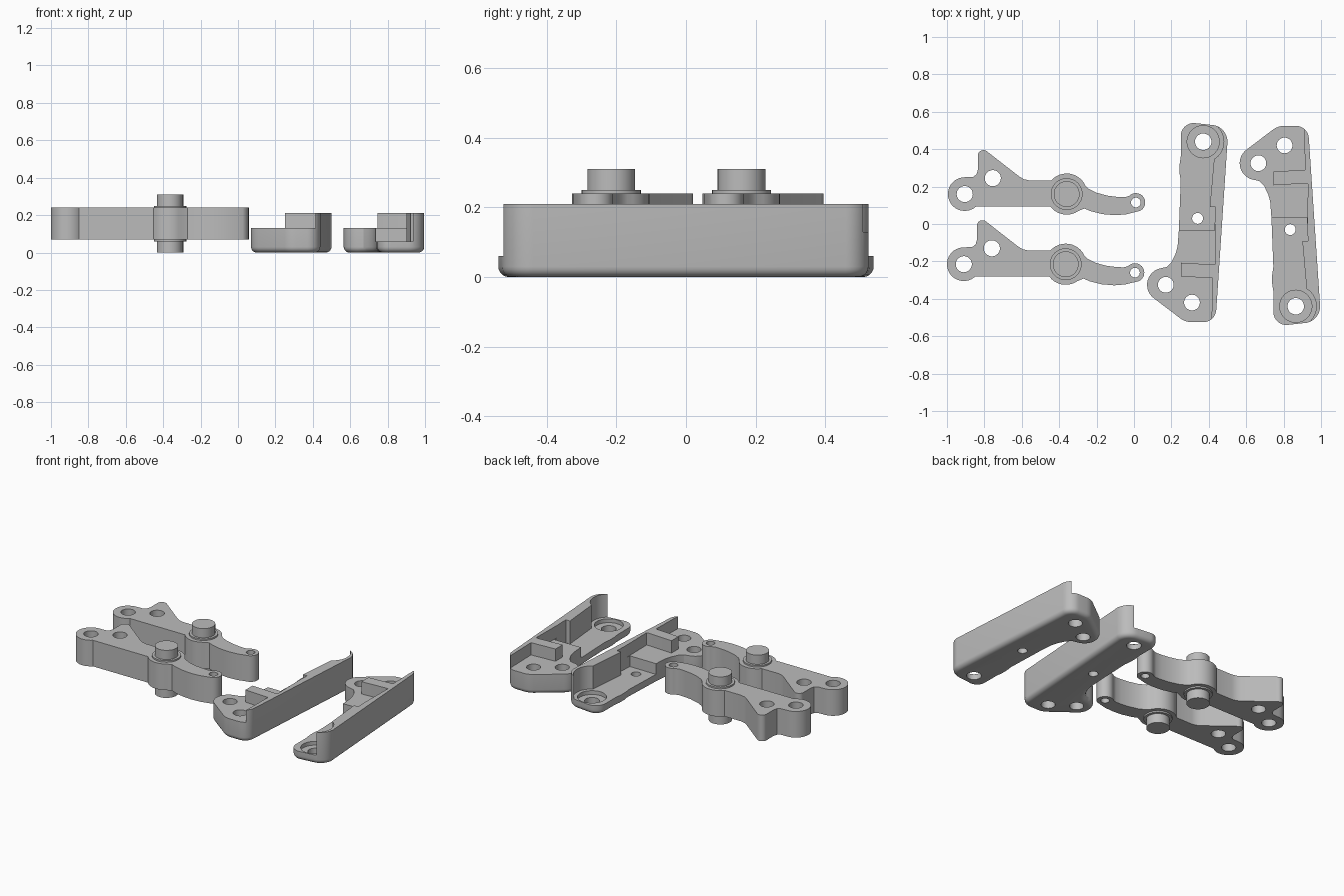
import bpy, bmesh, math

if "Cube" in bpy.data.objects:
    bpy.data.objects.remove(bpy.data.objects["Cube"])

grey = bpy.data.materials.new("grey plastic")
grey.diffuse_color = (0.5, 0.5, 0.5, 1)
grey.use_nodes = True
grey.node_tree.nodes["Principled BSDF"].inputs["Base Color"].default_value = grey.diffuse_color


def arc(cx, cy, r, a0, a1):
    n = max(4, int(abs(a1 - a0) / 9))
    return [(cx + r * math.cos(math.radians(a0 + (a1 - a0) * i / n)),
             cy + r * math.sin(math.radians(a0 + (a1 - a0) * i / n))) for i in range(n + 1)]


def circle(cx, cy, r):
    return arc(cx, cy, r, 0, 360)[:-1]


def prism(name, pts, z0, z1, round_bottom=0, bevel=0):
    """Extrude a closed outline from z0 to z1, optionally rounding its rims."""
    bm = bmesh.new()
    face = bm.faces.new([bm.verts.new((x, y, z0)) for x, y in pts])
    top = bmesh.ops.extrude_face_region(bm, geom=[face])["geom"]
    bmesh.ops.translate(bm, vec=(0, 0, z1 - z0),
                        verts=[v for v in top if isinstance(v, bmesh.types.BMVert)])
    bmesh.ops.recalc_face_normals(bm, faces=bm.faces)
    low = [e for e in bm.edges if all(abs(v.co.z - z0) < 1e-5 for v in e.verts)]
    high = [e for e in bm.edges if all(abs(v.co.z - z1) < 1e-5 for v in e.verts)]
    if round_bottom:
        bmesh.ops.bevel(bm, geom=low, offset=round_bottom, segments=5, profile=0.5, affect='EDGES')
    if bevel:
        bmesh.ops.bevel(bm, geom=low + high, offset=bevel, segments=1, affect='EDGES')
    me = bpy.data.meshes.new(name)
    bm.to_mesh(me)
    bm.free()
    me.materials.append(grey)
    ob = bpy.data.objects.new(name, me)
    bpy.context.collection.objects.link(ob)
    return ob


def activate(ob):
    bpy.ops.object.select_all(action='DESELECT')
    ob.select_set(True)
    bpy.context.view_layer.objects.active = ob


def cut(ob, pts, z0, z1):
    cutter = prism("cutter", pts, z0, z1)
    cutter.hide_render = True
    activate(ob)
    m = ob.modifiers.new("cut", 'BOOLEAN')
    m.operation, m.object, m.solver = 'DIFFERENCE', cutter, 'EXACT'
    bpy.ops.object.modifier_apply(modifier=m.name)
    bpy.data.objects.remove(cutter)


def smooth(ob):
    activate(ob)
    bpy.ops.object.shade_smooth_by_angle(angle=math.radians(30))


# Lever outline: rear eye, pivot boss, curved arm, tip eye, triangular horn
lever_outline = (
    arc(-.905, .16, .09, 90, 312)
    + arc(-.36, .16, .11, 217.5, 305)
    + [(-.265, .083), (-.23, .068), (-.17, .053), (-.1, .047), (-.04, .052), (0, .062)]
    + arc(.01, .115, .05, -65, 135)
    + [(-.05, .143), (-.09, .145), (-.14, .151), (-.2, .167), (-.245, .19)]
    + arc(-.36, .16, .11, 25, 138.5)
    + [(-.56, .233), (-.59, .24), (-.615, .255)]
    + arc(-.805, .365, .03, 50, 180)
    + [(-.835, .29), (-.842, .265), (-.86, .252)])


def lever(label, dx, dy):
    def at(pts):
        return [(x + dx, y + dy) for x, y in pts]
    body = prism(label + "_lever", at(lever_outline), .07, .24)
    for hole in ((-.905, .16, .043), (-.755, .245, .043), (.01, .115, .026)):
        cut(body, at(circle(*hole)), 0, .4)
    collar = prism(label + "_collar", at(circle(-.36, .16, .085)), .06, .25)
    pin = prism(label + "_pivot_pin", at(circle(-.36, .16, .069)), 0, .31)
    for ob in (body, collar, pin):
        smooth(ob)


# Housing outline: narrow eyed end at +y, wide foot at -y, straight outer side at +x
housing_outline = (
    arc(.37, -.455, .07, 270, 356)
    + arc(.41, .44, .09, 0, 88)
    + arc(.32, .47, .07, 90, 180)
    + [(.25, .36), (.244, .32), (.244, .27), (.25, .23), (.24, -.03), (.233, -.12),
       (.222, -.16), (.2, -.205), (.175, -.23)]
    + arc(.16, -.325, .09, 100, 235)
    + arc(.31, -.42, .105, 235, 270))
# Space above the wide foot, leaving the cross block and the side wall
foot_space = [(-.2, -.7), (.41, -.7), (.42, -.29), (.25, -.28), (.25, -.207),
              (.42, -.217), (.435, -.215), (.432, 0), (-.2, 0)]
# Space above the thin floor
floor_space = [(-.2, -.03), (.43, -.035), (.435, .09), (.405, .09),
               (.43, .37), (.43, .7), (-.2, .7)]


def housing(label, dx, sy):
    def at(pts):
        return [(x + dx, y * sy) for x, y in pts]
    body = prism(label + "_housing", at(housing_outline), 0, .21, round_bottom=.03)
    cut(body, at(foot_space), .13, .4)
    cut(body, at(floor_space), .06, .4)
    cut(body, at(circle(.37, .44, .11)), .06, .4)      # clearance in the wall
    cut(body, at(circle(.37, .44, .086)), .035, .4)    # pin seat
    for hole in ((.37, .44, .044), (.34, .03, .029), (.17, -.325, .042), (.31, -.42, .042)):
        cut(body, at(circle(*hole)), -.1, .4)
    smooth(body)


lever("rear", 0, 0)
lever("front", -.005, -.375)
housing("left", 0, 1)
housing("right", .495, -1)
